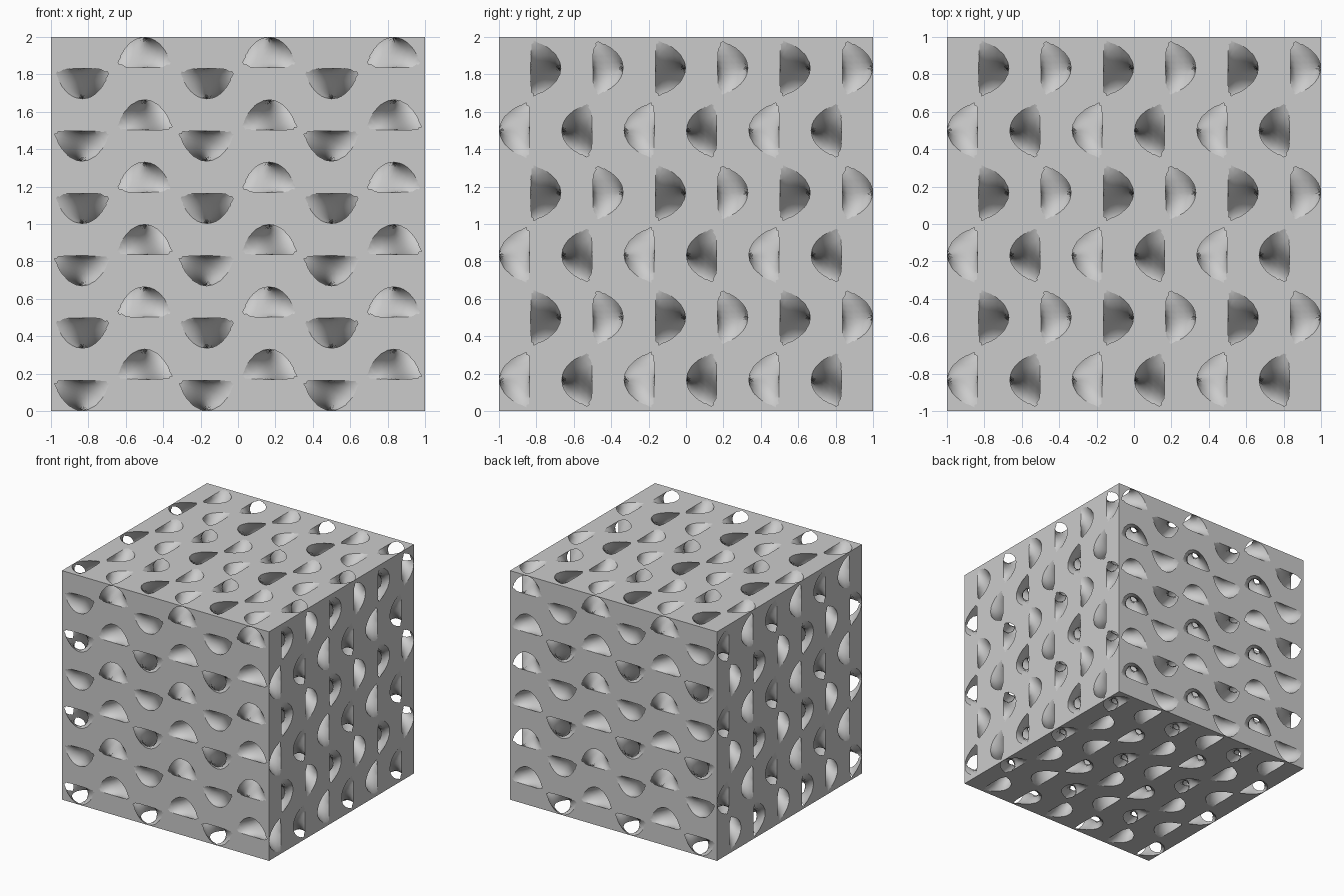
import bpy
import bmesh
from math import sin, cos, pi
from mathutils import Vector

default = bpy.data.objects.get("Cube")
if default:
    bpy.data.objects.remove(default, do_unlink=True)

K = 3 * pi          # three wave periods along the block
LEVEL = 1.025       # half thickness of the wall, in field units
STEPS = 30          # voxels per unit
H = 1 / STEPS
REACH = STEPS + 3   # the tunnels poke out of the block by three voxels


def field(p):
    """Triply periodic field and its gradient."""
    sx, sy, sz = (sin(K * c) for c in p)
    cx, cy, cz = (cos(K * c) for c in p)
    value = cx * sy + cy * sz + cz * sx
    slope = Vector((cz * cx - sx * sy, cx * cy - sy * sz, cy * cz - sz * sx)) * K
    return value, slope


def tunnel_voxels():
    """Voxels lying in either of the two tunnel networks."""
    span = range(-REACH, REACH)
    s = {i: sin(K * (i + 0.5) * H) for i in span}
    c = {i: cos(K * (i + 0.5) * H) for i in span}
    return {(i, j, k) for i in span for j in span for k in span
            if abs(c[i] * s[j] + c[j] * s[k] + c[k] * s[i]) > LEVEL}


def voxel_skin(voxels):
    """Quads around the voxels, facing outwards."""
    index, faces = {}, []
    for cell in voxels:
        for axis in range(3):
            for side in (0, 1):
                near = list(cell)
                near[axis] += 2 * side - 1
                if tuple(near) in voxels:
                    continue
                ring = []
                for a, b in ((0, 0), (1, 0), (1, 1), (0, 1)):
                    corner = list(cell)
                    corner[axis] += side
                    corner[(axis + 1) % 3] += a
                    corner[(axis + 2) % 3] += b
                    ring.append(index.setdefault(tuple(corner), len(index)))
                faces.append(ring if side else ring[::-1])
    return [Vector(v) * H for v in index], faces


def settle(bm):
    """Relax the skin, then pull it onto the exact tunnel wall."""
    inner = [v for v in bm.verts if max(map(abs, v.co)) < 1 + 2.5 * H]
    for repeat in range(3):
        bmesh.ops.smooth_vert(bm, verts=inner, factor=0.5, use_axis_x=True,
                              use_axis_y=True, use_axis_z=True)
        for v in inner:
            value, slope = field(v.co)
            sign = 1 if value > 0 else -1
            move = slope * (sign * (LEVEL - abs(value)) / max(slope.length_squared, 1))
            if move.length > H:
                move *= H / move.length
            v.co += move


# Tunnel cutter
verts, faces = voxel_skin(tunnel_voxels())
mesh = bpy.data.meshes.new("tunnels")
mesh.from_pydata(verts, [], faces)
bm = bmesh.new()
bm.from_mesh(mesh)
settle(bm)
bm.to_mesh(mesh)
bm.free()
tunnels = bpy.data.objects.new("tunnels", mesh)
tunnels.hide_render = True
bpy.context.collection.objects.link(tunnels)

# Solid block
bpy.ops.mesh.primitive_cube_add(size=2)
block = bpy.context.object
block.name = block.data.name = "porous_block"

# Cut the tunnels out of the block
cut = block.modifiers.new("cut_tunnels", "BOOLEAN")
cut.operation = "DIFFERENCE"
cut.object = tunnels
for solver in ("MANIFOLD", "EXACT"):
    cut.solver = solver
    graph = bpy.context.evaluated_depsgraph_get()
    graph.update()
    result = bpy.data.meshes.new_from_object(block.evaluated_get(graph))
    if len(result.polygons) > 100:
        break
block.modifiers.clear()
block.data = result
bpy.data.objects.remove(tunnels, do_unlink=True)

# Flat outer faces, smooth tunnel walls
for face in result.polygons:
    n = face.normal
    axis = max(range(3), key=lambda a: abs(n[a]))
    on_side = all(abs(abs(result.vertices[i].co[axis]) - 1) < 0.0001 for i in face.vertices)
    face.use_smooth = not on_side

# Material
grey = bpy.data.materials.new("light_grey")
grey.use_nodes = True
colour = (0.6, 0.6, 0.6, 1)
grey.diffuse_color = colour
grey.node_tree.nodes["Principled BSDF"].inputs["Base Color"].default_value = colour
result.materials.clear()
result.materials.append(grey)

# Stand the block on the ground
block.location.z = 1
